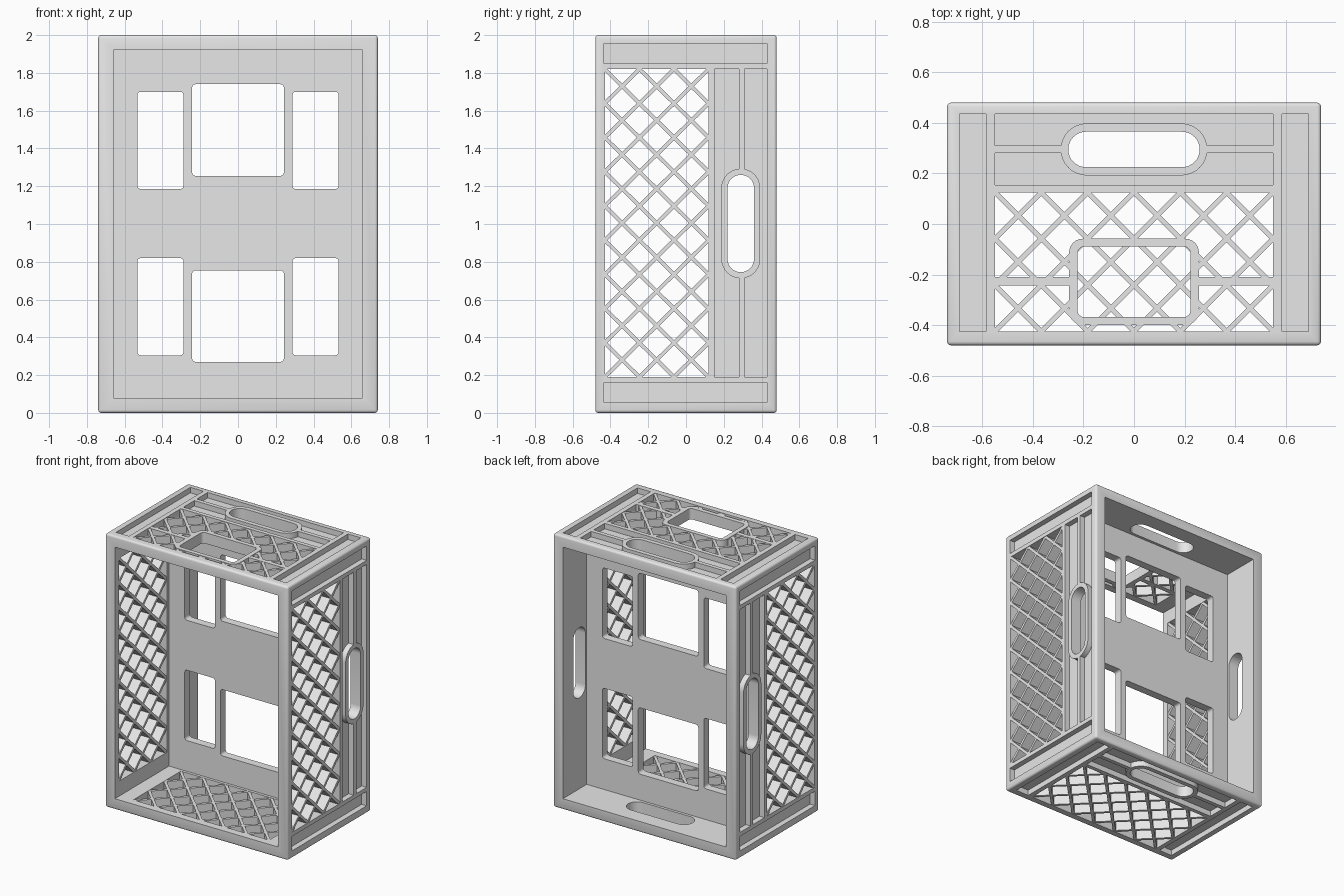
import bpy, bmesh, math

if "Cube" in bpy.data.objects:
    bpy.data.objects.remove(bpy.data.objects["Cube"])

X, Y, H, T = 0.74, 0.48, 2.0, 0.08      # half width, half depth, height, wall
RECESS = 0.04                           # depth of the outer grooves
GREY = bpy.data.materials.new("grey_plastic")
GREY.diffuse_color = (0.8, 0.8, 0.8, 1)
GREY.use_nodes = True
GREY.node_tree.nodes["Principled BSDF"].inputs["Base Color"].default_value = GREY.diffuse_color


def place(axis, u, v, w):
    return {'x': (w, u, v), 'y': (u, w, v), 'z': (u, v, w)}[axis]


def rounded(u0, u1, v0, v1, r=0.0, n=6):
    """Outline of a rectangle with rounded corners."""
    if r == 0:
        return [(u0, v0), (u1, v0), (u1, v1), (u0, v1)]
    pts = []
    corners = [(u1 - r, v1 - r), (u0 + r, v1 - r), (u0 + r, v0 + r), (u1 - r, v0 + r)]
    for k, (cu, cv) in enumerate(corners):
        for i in range(n + 1):
            a = (k + i / n) * math.pi / 2
            pts.append((cu + r * math.cos(a), cv + r * math.sin(a)))
    return pts


def prism(bm, axis, pts, w0, w1):
    """Outline extruded along an axis."""
    a = [bm.verts.new(place(axis, u, v, w0)) for u, v in pts]
    b = [bm.verts.new(place(axis, u, v, w1)) for u, v in pts]
    n = len(pts)
    bm.faces.new(a)
    bm.faces.new(b[::-1])
    for i in range(n):
        j = (i + 1) % n
        bm.faces.new((a[i], b[i], b[j], a[j]))


def ring(bm, axis, outer, inner, w0, w1):
    """Solid rim between two outlines."""
    loops = [[bm.verts.new(place(axis, u, v, w)) for u, v in pts]
             for pts, w in ((outer, w0), (outer, w1), (inner, w1), (inner, w0))]
    n = len(outer)
    for k in range(4):
        p, q = loops[k], loops[(k + 1) % 4]
        for i in range(n):
            j = (i + 1) % n
            bm.faces.new((p[i], p[j], q[j], q[i]))


def finish(bm, name):
    bmesh.ops.recalc_face_normals(bm, faces=bm.faces[:])
    me = bpy.data.meshes.new(name)
    bm.to_mesh(me)
    bm.free()
    ob = bpy.data.objects.new(name, me)
    bpy.context.collection.objects.link(ob)
    me.materials.append(GREY)
    return ob


def activate(ob):
    bpy.ops.object.select_all(action='DESELECT')
    ob.select_set(True)
    bpy.context.view_layer.objects.active = ob


def cut(ob, bm):
    cutter = finish(bm, "cutter")
    cutter.hide_render = True
    mod = ob.modifiers.new("cut", 'BOOLEAN')
    mod.operation, mod.solver, mod.object = 'DIFFERENCE', 'EXACT', cutter
    activate(ob)
    bpy.ops.object.modifier_apply(modifier=mod.name)
    bpy.data.objects.remove(cutter)


def clip(p, d, rect):
    """Parameter range of the line p + t d inside a rectangle."""
    t0, t1 = -1e9, 1e9
    for k in (0, 1):
        a, b = sorted(((rect[2 * k] - p[k]) / d[k], (rect[2 * k + 1] - p[k]) / d[k]))
        t0, t1 = max(t0, a), min(t1, b)
    return (t0, t1) if t1 - t0 > 1e-4 else None


def lattice(bm, axis, rect, nu, nv, w0, w1, hole=None, width=0.02):
    """Crossed diagonal ribs filling a rectangle, leaving out a hole."""
    u0, u1, v0, v1 = rect
    du, dv = (u1 - u0) / nu, (v1 - v0) / nv
    for s in (1, -1):
        for c in range(-nv, nu + nv + 1):
            p, d = (u0 + c * du, v0), (s * du, dv)
            span = clip(p, d, rect)
            if not span:
                continue
            parts = [span]
            gap = clip(p, d, hole) if hole else None
            if gap:
                parts = [(span[0], min(span[1], gap[0])), (max(span[0], gap[1]), span[1])]
            ln = math.hypot(*d)
            e = 0.008 / ln
            ou, ov = -d[1] / ln * width / 2, d[0] / ln * width / 2
            for a, b in parts:
                if b - a < 0.02:
                    continue
                ends = [(p[0] + t * d[0], p[1] + t * d[1]) for t in (a - e, b + e)]
                (au, av), (bu, bv) = ends
                prism(bm, axis, [(au - ou, av - ov), (bu - ou, bv - ov),
                                 (bu + ou, bv + ov), (au + ou, av + ov)], w0, w1)


# Crate body: softened block
bm = bmesh.new()
prism(bm, 'z', rounded(-X, X, -Y, Y), 0, H)
bmesh.ops.recalc_face_normals(bm, faces=bm.faces[:])
bmesh.ops.bevel(bm, geom=bm.edges[:], offset=0.015, segments=3, profile=0.5, affect='EDGES')
body = finish(bm, "crate_body")

# Front and back cavities, leaving the middle panel
bm = bmesh.new()
inside = rounded(-X + T, X - T, T, H - T)
prism(bm, 'y', inside, -0.6, 0.145)
prism(bm, 'y', inside, 0.205, 0.6)
cut(body, bm)

# Windows in the middle panel
bm = bmesh.new()
for z0, z1, za, zb in ((0.27, 0.755, 0.305, 0.82), (1.255, 1.74, 1.185, 1.70)):
    prism(bm, 'y', rounded(-0.243, 0.243, z0, z1, 0.018, 3), 0.1, 0.25)
    for u0, u1 in ((-0.533, -0.288), (0.288, 0.533)):
        prism(bm, 'y', rounded(u0, u1, za, zb, 0.018, 3), 0.1, 0.25)
cut(body, bm)

# Wall openings, handle holes and grooves
SIDE = (-0.43, 0.12, 0.19, 1.82)
TOP = (-0.55, 0.55, -0.425, 0.125)
bm = bmesh.new()
for s in (-1, 1):
    deep, far, floor = s * 0.62, s * 0.85, s * (X - RECESS)
    prism(bm, 'x', rounded(*SIDE), deep, far)
    prism(bm, 'x', rounded(0.22, 0.36, 0.745, 1.26, 0.0699, 8), deep, far)
    for r in ((-0.435, 0.43, 0.055, 0.16), (-0.435, 0.43, 1.85, 1.955)):
        prism(bm, 'x', rounded(*r), floor, far)
    zc = H / 2
    deep, far, floor = zc + s * 0.88, zc + s * 1.1, zc + s * (1 - RECESS)
    prism(bm, 'z', rounded(*TOP), deep, far)
    prism(bm, 'z', rounded(-0.26, 0.26, 0.225, 0.365, 0.0699, 8), deep, far)
    for r in ((-0.69, -0.585, -0.425, 0.435), (0.585, 0.69, -0.425, 0.435)):
        prism(bm, 'z', rounded(*r), floor, far)
cut(body, bm)

# Long grooves beside the handles
bm = bmesh.new()
for s in (-1, 1):
    for a, b in ((0.15, 0.28), (0.31, 0.43)):
        prism(bm, 'x', rounded(a, b, 0.19, 1.82), s * (X - RECESS), s * 0.85)
    for a, b in ((0.155, 0.28), (0.31, 0.435)):
        prism(bm, 'z', rounded(-0.55, 0.55, a, b), 1 + s * (1 - RECESS), 1 + s * 1.1)
cut(body, bm)

# Handle rims
bm = bmesh.new()
for s in (-1, 1):
    ring(bm, 'x', rounded(0.187, 0.393, 0.712, 1.293, 0.1029, 8),
         rounded(0.22, 0.36, 0.745, 1.26, 0.0699, 8), s * (X - RECESS - 0.002), s * X)
    ring(bm, 'z', rounded(-0.29, 0.29, 0.192, 0.398, 0.1029, 8),
         rounded(-0.26, 0.26, 0.225, 0.365, 0.0699, 8), 1 + s * (1 - RECESS - 0.002), 1 + s)
rims = finish(bm, "handle_rims")

# Side and bottom lattices
bm = bmesh.new()
for s in (-1, 1):
    lattice(bm, 'x', SIDE, 3, 9, s * (X - T + 0.002), s * (X - 0.003))
sides = finish(bm, "side_lattices")
bm = bmesh.new()
lattice(bm, 'z', TOP, 6, 3, 0.003, T - 0.002)
bottom = finish(bm, "bottom_lattice")

# Top lattice around the framed opening
bm = bmesh.new()
lattice(bm, 'z', TOP, 6, 3, H - T + 0.002, H - 0.003, hole=(-0.24, 0.24, -0.385, -0.075))
top = finish(bm, "top_lattice")
bm = bmesh.new()
ring(bm, 'z', rounded(-0.257, 0.257, -0.40, -0.058, 0.055),
     rounded(-0.223, 0.223, -0.368, -0.09, 0.025), H - T, H)
frame = finish(bm, "top_opening_frame")
bm = bmesh.new()
for s in (-1, 1):
    prism(bm, 'z', rounded(*sorted((s * 0.245, s * 0.555)), -0.243, -0.21), H - T + 0.001, H - 0.001)
bars = finish(bm, "top_crossbars")

for ob in (body, rims, frame):
    activate(ob)
    bpy.ops.object.shade_smooth_by_angle(angle=math.radians(35))
